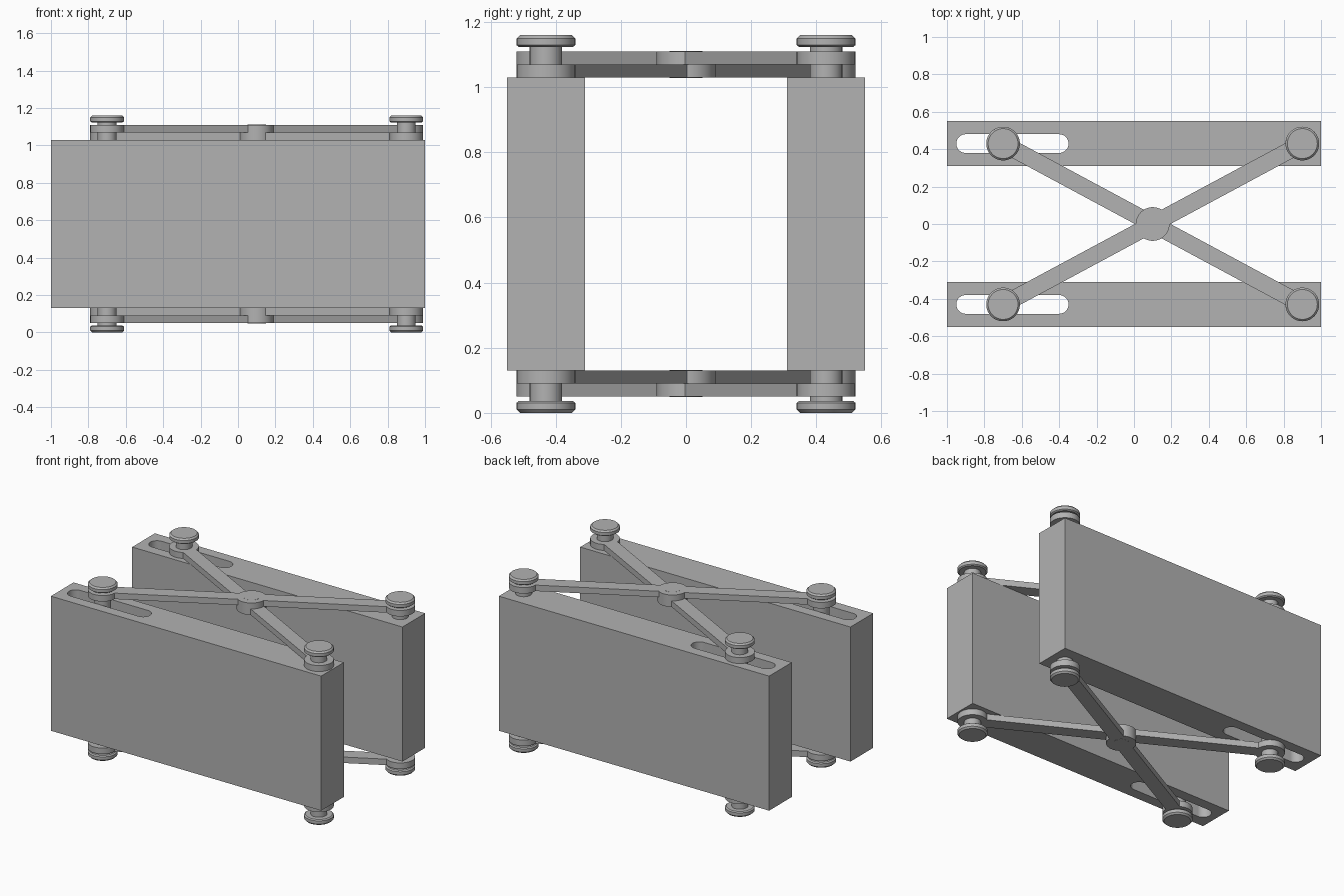
import bpy, bmesh
from math import pi, cos, sin, asin, atan2, hypot
from mathutils import Matrix, Vector

cube = bpy.data.objects.get("Cube")
if cube:
    bpy.data.objects.remove(cube, do_unlink=True)

HEIGHT = 1.16          # overall height; hardware is mirrored about its middle
PIN_Y = 0.43
PIVOT_X = 0.1
REACH_X = 0.8
HUB_R, PIN_R, BAR_W = 0.09, 0.05, 0.045

grey = bpy.data.materials.new("plain grey")
grey.use_nodes = True
grey.diffuse_color = (0.445, 0.445, 0.445, 1)
grey.node_tree.nodes["Principled BSDF"].inputs["Base Color"].default_value = grey.diffuse_color


def finish(name, bm):
    bmesh.ops.recalc_face_normals(bm, faces=bm.faces)
    mesh = bpy.data.meshes.new(name)
    bm.to_mesh(mesh)
    bm.free()
    mesh.materials.append(grey)
    ob = bpy.data.objects.new(name, mesh)
    bpy.context.collection.objects.link(ob)
    bpy.ops.object.select_all(action='DESELECT')
    ob.select_set(True)
    bpy.context.view_layer.objects.active = ob
    bpy.ops.object.shade_smooth_by_angle(angle=pi / 6)
    return ob


def arc(cx, cy, r, start, end, steps=24):
    return [(cx + r * cos(start + (end - start) * i / steps),
             cy + r * sin(start + (end - start) * i / steps)) for i in range(steps + 1)]


def prism(name, loops, z0, z1, matrix=Matrix()):
    """Extrude an outline (first loop) with holes (other loops) from z0 to z1."""
    bm = bmesh.new()
    for loop in loops:
        verts = [bm.verts.new((x, y, z0)) for x, y in loop]
        for a, b in zip(verts, verts[1:] + verts[:1]):
            bm.edges.new((a, b))
    bmesh.ops.triangle_fill(bm, edges=bm.edges[:], use_beauty=True)
    ext = bmesh.ops.extrude_face_region(bm, geom=bm.faces[:], use_keep_orig=True)
    moved = [g for g in ext["geom"] if isinstance(g, bmesh.types.BMVert)]
    bmesh.ops.translate(bm, verts=moved, vec=(0, 0, z1 - z0))
    bm.transform(matrix)
    return finish(name, bm)


def turned(name, profile, x, y, flip):
    """Spin a (radius, z) profile about a vertical axis."""
    bm = bmesh.new()
    verts = [bm.verts.new((r, 0, HEIGHT - z if flip else z)) for r, z in profile]
    edges = [bm.edges.new(pair) for pair in zip(verts, verts[1:])]
    bmesh.ops.spin(bm, geom=verts + edges, cent=(0, 0, 0), axis=(0, 0, 1),
                   angle=2 * pi, steps=48)
    bmesh.ops.remove_doubles(bm, verts=bm.verts[:], dist=1e-5)
    bmesh.ops.translate(bm, verts=bm.verts[:], vec=Vector((x, y, 0)))
    return finish(name, bm)


# Two upright blocks, each with a slot running right through
for side, s in (("front", -1), ("back", 1)):
    y0, y1 = sorted((0.31 * s, 0.55 * s))
    outer = [(-1, y0), (1, y0), (1, y1), (-1, y1)]
    slot = (arc(-0.4, PIN_Y * s, PIN_R, -pi / 2, pi / 2)
            + arc(-0.9, PIN_Y * s, PIN_R, pi / 2, 3 * pi / 2))
    prism(side + "_block", [outer, slot], 0.13, 1.03)

# Arm outline: a bar with a round hub at the middle and at both ends
half = hypot(REACH_X, PIN_Y)
a = asin(BAR_W / HUB_R)
arm = (arc(half, 0, HUB_R, a - pi, pi - a, 40) + arc(0, 0, HUB_R, a, pi - a)
       + arc(-half, 0, HUB_R, a, 2 * pi - a, 40) + arc(0, 0, HUB_R, pi + a, 2 * pi - a))
tilt = atan2(PIN_Y, REACH_X)

headed_pin = [(0, 0.93), (PIN_R, 0.93), (PIN_R, 1.123), (0.082, 1.123), (HUB_R, 1.129),
              (HUB_R, 1.15), (0.08, HEIGHT), (0, HEIGHT)]
flush_pin = [(0, 1.029), (PIN_R, 1.029), (PIN_R, 1.111), (0, 1.111)]

# Scissor linkage on the top, mirrored underneath
for level, flip in (("top", False), ("bottom", True)):
    for layer, sign, z in (("inner", -1, 1.03), ("outer", 1, 1.07)):
        lo, hi = (HEIGHT - z - 0.04, HEIGHT - z) if flip else (z, z + 0.04)
        place = Matrix.Translation((PIVOT_X, 0, 0)) @ Matrix.Rotation(sign * tilt, 4, 'Z')
        prism(f"{level}_{layer}_arm", [arm], lo, hi, place)
    turned(level + "_pivot_pin", flush_pin, PIVOT_X, 0, flip)
    for end, sx in (("sliding", -1), ("fixed", 1)):
        for side, sy in (("front", -1), ("back", 1)):
            turned(f"{level}_{side}_{end}_pin", headed_pin,
                   PIVOT_X + REACH_X * sx, PIN_Y * sy, flip)
